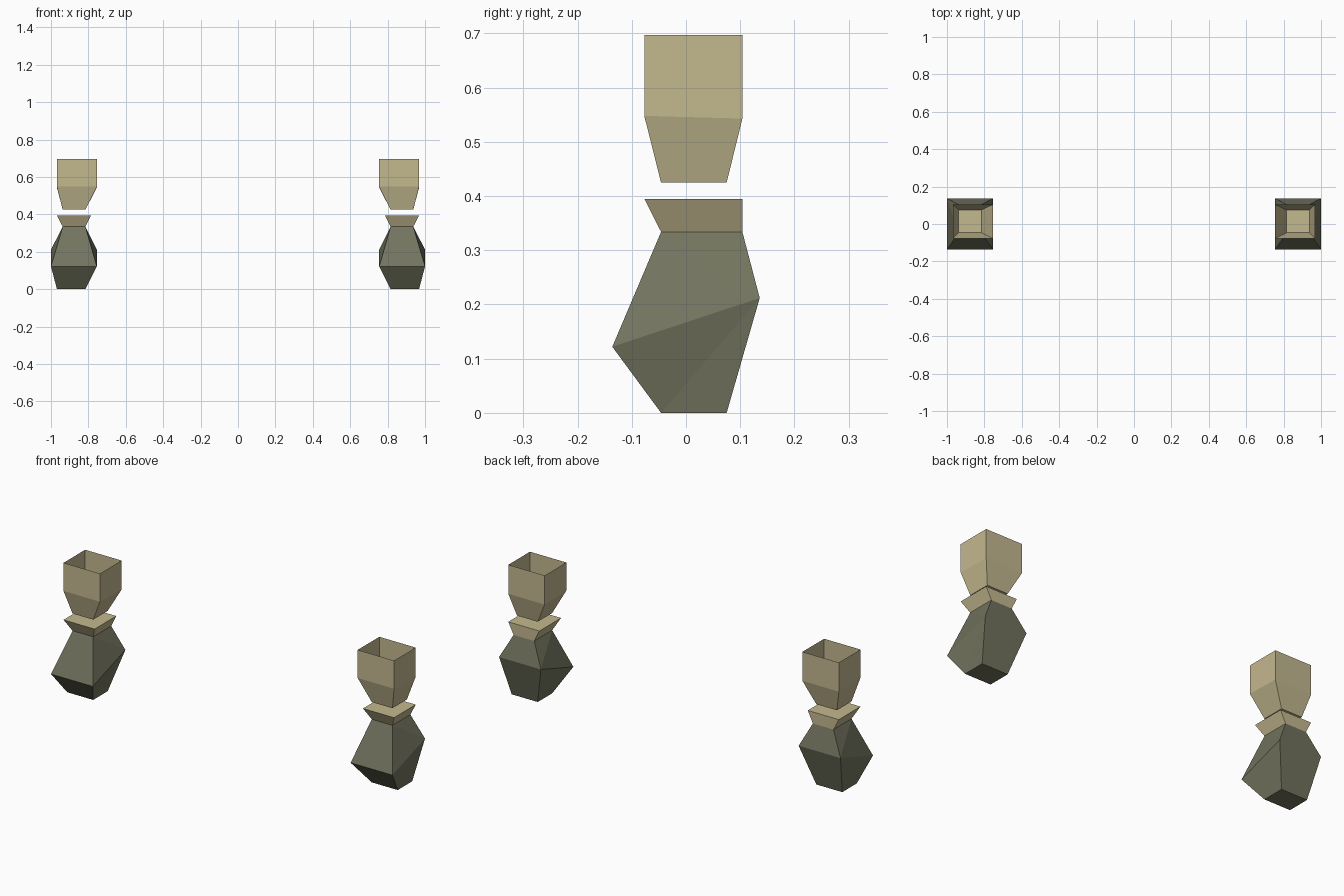
import bpy
import bmesh

if "Cube" in bpy.data.objects:
    bpy.data.objects.remove(bpy.data.objects["Cube"])


def material(name, rgb):
    m = bpy.data.materials.new(name)
    m.diffuse_color = (*rgb, 1)
    m.use_nodes = True
    m.node_tree.nodes["Principled BSDF"].inputs["Base Color"].default_value = m.diffuse_color
    return m


TAN = material("tan_cloth", (0.55, 0.48, 0.275))
OLIVE = material("dark_olive_glove", (0.17, 0.175, 0.112))


def loft(name, rings, mat, side, cap_top=True, cap_bottom=True, folds=()):
    """Four-sided loft. Ring = (x0, x1, y_front, y_back, z_front, z_back).
    folds: per section, 'back_up' or 'back_low' picks the side-face diagonal."""
    bm = bmesh.new()
    loops = []
    for x0, x1, yf, yb, zf, zb in rings:
        pts = [(x0, yf, zf), (x1, yf, zf), (x1, yb, zb), (x0, yb, zb)]
        loops.append([bm.verts.new((side * x, y, z)) for x, y, z in pts])
    for s, (lo, hi) in enumerate(zip(loops, loops[1:])):
        bm.faces.new((lo[0], lo[1], hi[1], hi[0]))      # front
        bm.faces.new((lo[2], lo[3], hi[3], hi[2]))      # back
        for f, b in ((1, 2), (0, 3)):                   # outer and inner sides
            if not folds:
                bm.faces.new((lo[f], lo[b], hi[b], hi[f]))
            elif folds[s] == "back_up":
                bm.faces.new((lo[f], lo[b], hi[b]))
                bm.faces.new((lo[f], hi[b], hi[f]))
            else:
                bm.faces.new((lo[f], lo[b], hi[f]))
                bm.faces.new((lo[b], hi[b], hi[f]))
    if cap_bottom:
        bm.faces.new(loops[0][::-1])
    if cap_top:
        bm.faces.new(loops[-1])
    bmesh.ops.recalc_face_normals(bm, faces=bm.faces[:])
    me = bpy.data.meshes.new(name)
    bm.to_mesh(me)
    bm.free()
    me.materials.append(mat)
    ob = bpy.data.objects.new(name, me)
    bpy.context.collection.objects.link(ob)


for side, label in ((1, "right"), (-1, "left")):
    # gloved fist, widest at a slanted knuckle ring
    loft(label + "_glove", [
        (0.816, 0.968, -0.046, 0.075, 0.0, 0.0),
        (0.755, 1.0, -0.136, 0.136, 0.122, 0.212),
        (0.816, 0.937, -0.046, 0.104, 0.334, 0.334),
    ], OLIVE, side, cap_top=False, folds=("back_up", "back_low"))
    # flared cuff above the glove
    loft(label + "_cuff", [
        (0.816, 0.937, -0.046, 0.104, 0.334, 0.334),
        (0.786, 0.968, -0.077, 0.104, 0.395, 0.395),
    ], TAN, side, cap_bottom=False)
    # sleeve, open at the top
    loft(label + "_sleeve", [
        (0.816, 0.937, -0.046, 0.075, 0.425, 0.425),
        (0.755, 0.968, -0.077, 0.104, 0.548, 0.543),
        (0.755, 0.968, -0.077, 0.104, 0.697, 0.697),
    ], TAN, side, cap_top=False)
